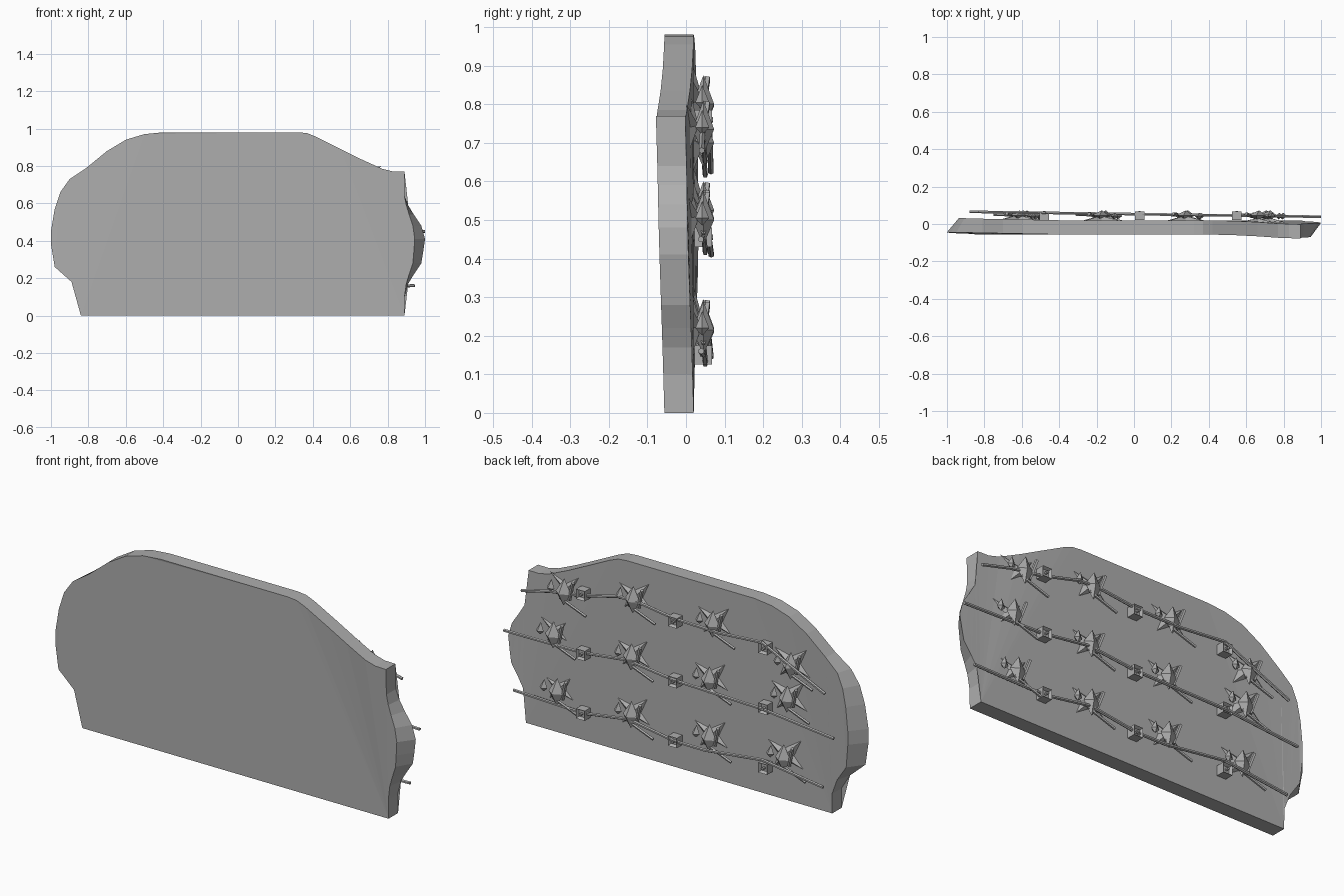
import bpy, bmesh
from math import pi, cos, sin
from mathutils import Vector, Matrix

cube = bpy.data.objects.get("Cube")
if cube:
    bpy.data.objects.remove(cube, do_unlink=True)

grey = bpy.data.materials.new("plain grey")
grey.use_nodes = True
grey.diffuse_color = (0.42, 0.42, 0.42, 1)
grey.node_tree.nodes["Principled BSDF"].inputs["Base Color"].default_value = (0.42, 0.42, 0.42, 1)


def finish(bm, name):
    bmesh.ops.recalc_face_normals(bm, faces=bm.faces[:])
    mesh = bpy.data.meshes.new(name)
    bm.to_mesh(mesh)
    bm.free()
    mesh.materials.append(grey)
    obj = bpy.data.objects.new(name, mesh)
    bpy.context.collection.objects.link(obj)
    return obj


def warp(x, z):
    """Gentle twist of the panel at its two ends."""
    if x > 0.3:
        return -0.022 * (x - 0.3) / 0.59 * min(z / 0.77, 1) * (z < 0.8 or (0.98 - z) / 0.2)
    if x < -0.4:
        return 0.012 * (-0.4 - x) / 0.6 * min(z / 0.4, 1)
    return 0


# Panel outline, counter-clockwise from the lower left corner
outline = [(-.84, 0), (.89, 0), (.89, .1), (.91, .17), (.94, .22), (.98, .28),
           (.99, .34), (1, .41), (.98, .48), (.94, .54), (.91, .59), (.89, .64),
           (.89, .77), (.83, .77), (.77, .785), (.66, .835), (.55, .89), (.42, .955),
           (.37, .975), (.32, .98), (-.4, .98), (-.5, .97), (-.6, .94), (-.7, .88),
           (-.81, .79), (-.9, .73), (-.95, .66), (-.98, .57), (-1, .45), (-1, .38),
           (-.98, .26), (-.89, .18), (-.84, .1)]

bm = bmesh.new()
front, back = [], []
for x, z in outline:
    xf = 0.89 + (x - 0.89) * 0.5 if x > 0.89 else x
    xb = x + 0.4 * max(0, -0.84 - x)
    front.append(bm.verts.new((xf, -0.056 + warp(xf, z), z)))
    back.append(bm.verts.new((xb, 0.02 + warp(x, z), z)))
bm.faces.new(front)
bm.faces.new(back[::-1])
for i in range(len(outline)):
    j = (i + 1) % len(outline)
    bm.faces.new((front[j], front[i], back[i], back[j]))
bmesh.ops.triangulate(bm, faces=[f for f in bm.faces if len(f.verts) > 4])
finish(bm, "panel")


def rod(bm, a, b, r1, r2, sides):
    a, b = Vector(a), Vector(b)
    turn = (b - a).to_track_quat("Z", "Y").to_matrix().to_4x4()
    bmesh.ops.create_cone(bm, cap_ends=True, segments=sides, radius1=r1, radius2=r2,
                          depth=(b - a).length, matrix=Matrix.Translation((a + b) / 2) @ turn)


# Wires strung along the back, one per row
wires = {"upper": [(.9, .68), (.74, .72), (.57, .745), (.35, .8), (.22, .8), (.03, .775),
                   (-.22, .77), (-.47, .79), (-.64, .71), (-.83, .625)],
         "middle": [(1, .45), (.56, .457), (.3, .49), (.03, .46), (-.14, .457), (-.48, .45), (-.88, .41)],
         "lower": [(.945, .16), (.55, .15), (.29, .19), (.03, .15), (-.14, .15), (-.47, .19), (-.82, .145)]}
for row, pts in wires.items():
    bm = bmesh.new()
    path = [(x, 0.053 - 0.014 * x, z) for x, z in pts]
    for a, b in zip(path, path[1:]):
        rod(bm, a, b, 0.008, 0.008, 6)
    finish(bm, row + "_wire")

# Boxes gripping the wires, each with a sunken outer face and a stud
for row, z in (("upper", .76), ("middle", .455), ("lower", .15)):
    for n, x in enumerate((.55, .03, -.48)):
        bm = bmesh.new()
        place = Matrix.Translation((x, 0.045, z)) @ Matrix.Diagonal((.05, .045, .05, 1))
        bmesh.ops.create_cube(bm, size=1, matrix=place)
        outer = max(bm.faces, key=lambda f: f.calc_center_median().y)
        bmesh.ops.inset_individual(bm, faces=[outer], thickness=0.011)
        bmesh.ops.translate(bm, verts=outer.verts[:], vec=(0, -0.015, 0))
        rod(bm, (x, .05, z), (x, .07, z), 0.007, 0.007, 6)
        finish(bm, f"{row}_wire_box_{n + 1}")


# Thorn clusters: a double-pointed thorn, a small thorn and two thin twigs
def thorn(bm, x, y, z, wide, deep, up, down):
    ring = [bm.verts.new((x + wide * c, y + deep * s, z)) for c, s in
            ((1, 0), (.2, 1), (-1, .1), (-.1, -1))]
    tips = [bm.verts.new((x - .005, y, z + up)), bm.verts.new((x, y, z - down))]
    for i in range(4):
        for tip in tips:
            bm.faces.new((ring[i], ring[(i + 1) % 4], tip))


def cluster(name, x, z):
    bm = bmesh.new()
    thorn(bm, x, .045, z - .01, .045, .028, .075, .065)
    thorn(bm, x + .075, .042, z - .005, .022, .018, .045, .02)
    rod(bm, (x - .03, .04, z - .04), (x - .06, .055, z + .06), .009, .009, 5)
    rod(bm, (x + .02, .045, z - .04), (x - .13, .05, z - .095), .007, .007, 5)
    finish(bm, name)


# Shallow star-shaped swellings of the panel under each cluster
def swelling(name, x, z):
    bm = bmesh.new()
    reach = (.13, .045, .15, .045, .12, .04, .13, .045)
    rim = []
    for i, r in enumerate(reach):
        a = i * pi / 4 + 0.6
        px, pz = x + r * cos(a), z + .75 * r * sin(a)
        rim.append(bm.verts.new((px, 0.017 + warp(px, pz), pz)))
    tip = bm.verts.new((x, 0.045 + warp(x, z), z))
    for i in range(8):
        bm.faces.new((rim[i], rim[(i + 1) % 8], tip))
    bm.faces.new(rim)
    finish(bm, name)


spots = {"upper": [(.66, .745), (.27, .81), (-.18, .805), (-.62, .71)],
         "middle": [(.72, .51), (.28, .515), (-.16, .515), (-.6, .535)],
         "lower": [(.7, .225), (.28, .22), (-.16, .22), (-.58, .23)]}
for row, places in spots.items():
    for n, (x, z) in enumerate(places):
        cluster(f"{row}_thorn_cluster_{n + 1}", x, z)
        swelling(f"{row}_swelling_{n + 1}", x, z)
